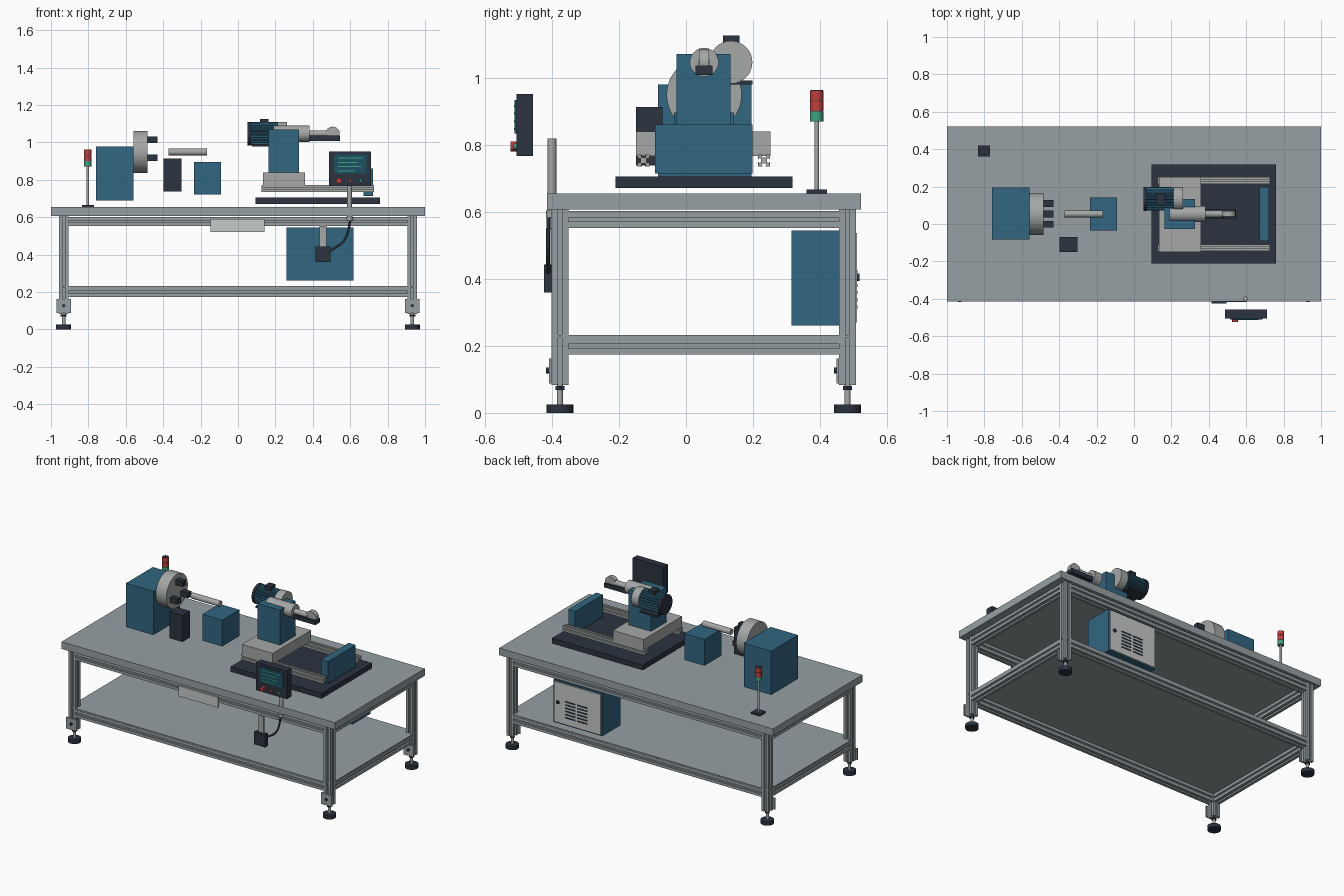
import bpy
import bmesh
from math import sin, cos, pi, radians
from mathutils import Vector

default_cube = bpy.data.objects.get("Cube")
if default_cube:
    bpy.data.objects.remove(default_cube)


def material(name, red, green, blue):
    mat = bpy.data.materials.new(name)
    mat.use_nodes = True
    colour = (red, green, blue, 1)
    mat.diffuse_color = colour
    mat.node_tree.nodes["Principled BSDF"].inputs["Base Color"].default_value = colour
    return mat


ALUMINIUM = material("aluminium grey", .31, .35, .37)
MACHINED = material("machined steel", .38, .39, .39)
PANEL = material("pale panel", .56, .59, .58)
BLUE = material("machine blue", .031, .133, .22)
DARK = material("dark charcoal", .025, .033, .05)
RED = material("signal red", .53, .05, .05)
GREEN = material("signal green", .05, .36, .22)
SCREEN = material("screen teal", .012, .08, .12)

round_parts = []


def prism(name, mat, outline, axis, centre, start, end):
    """Extrude an outline along an axis; centre lists the next two axes in cyclic order."""
    shift = "xyz".index(axis)
    bm = bmesh.new()
    rings = []
    for along in (start, end):
        ring = []
        for u, v in outline:
            position = Vector((0, 0, 0))
            position[shift] = along
            position[(shift + 1) % 3] = centre[0] + u
            position[(shift + 2) % 3] = centre[1] + v
            ring.append(bm.verts.new(position))
        rings.append(ring)
    low, high = rings
    bm.faces.new(low[::-1])
    bm.faces.new(high)
    for i in range(len(outline)):
        j = (i + 1) % len(outline)
        bm.faces.new((low[i], low[j], high[j], high[i]))
    bmesh.ops.recalc_face_normals(bm, faces=bm.faces)
    mesh = bpy.data.meshes.new(name)
    bm.to_mesh(mesh)
    bm.free()
    mesh.materials.append(mat)
    part = bpy.data.objects.new(name, mesh)
    bpy.context.collection.objects.link(part)
    return part


def box(name, mat, x, y, z):
    outline = [(x[0], y[0]), (x[1], y[0]), (x[1], y[1]), (x[0], y[1])]
    return prism(name, mat, outline, "z", (0, 0), z[0], z[1])


def cylinder(name, mat, axis, centre, radius, start, end, sides=32):
    outline = [(radius * cos(2 * pi * i / sides), radius * sin(2 * pi * i / sides))
               for i in range(sides)]
    part = prism(name, mat, outline, axis, centre, start, end)
    round_parts.append(part)
    return part


def slotted_outline(half):
    """Square extrusion section with a T slot in each side."""
    side = [(-1, -1), (-.26, -1), (-.26, -.84), (-.46, -.84), (-.3, -.5),
            (.3, -.5), (.46, -.84), (.26, -.84), (.26, -1)]
    points = []
    for turn in range(4):
        c, s = round(cos(turn * pi / 2)), round(sin(turn * pi / 2))
        points += [(half * (u * c - v * s), half * (u * s + v * c)) for u, v in side]
    return points


# Workbench: top, shelf, legs, feet and rails
FRONT, BACK, LEG_X, HALF = -.376, .482, .932, .025
FRAME = slotted_outline(HALF)
box("table_top", ALUMINIUM, x=(-1, 1), y=(-.414, .522), z=(.607, .654))
box("lower_shelf", ALUMINIUM, x=(-.955, .955), y=(-.399, .505), z=(.224, .232))
for side, x in (("right", -LEG_X), ("left", LEG_X)):
    for end, y in (("front", FRONT), ("back", BACK)):
        tag = f"{end}_{side}"
        face = y - HALF
        prism(f"leg_{tag}", ALUMINIUM, FRAME, "z", (x, y), .083, .607)
        cylinder(f"foot_pad_{tag}", DARK, "z", (x, y), .04, 0, .025)
        cylinder(f"foot_stem_{tag}", MACHINED, "z", (x, y), .009, .025, .083, sides=16)
        cylinder(f"foot_nut_{tag}", DARK, "z", (x, y), .016, .068, .08, sides=6)
        box(f"foot_bracket_{tag}", ALUMINIUM, x=(x - .038, x + .038),
            y=(face - .008, face), z=(.088, .163))
        cylinder(f"bracket_bolt_{tag}", DARK, "y", (.127, x), .009,
                 face - .016, face - .008, sides=12)
for level, z in (("lower", .199), ("upper", .577)):
    for end, y in (("front", FRONT), ("back", BACK)):
        prism(f"{level}_{end}_rail", ALUMINIUM, FRAME, "x", (y, z), HALF - LEG_X, LEG_X - HALF)
    for side, x in (("right", -LEG_X), ("left", LEG_X)):
        prism(f"{level}_{side}_rail", ALUMINIUM, FRAME, "y", (z, x), FRONT + HALF, BACK - HALF)
box("front_plate", PANEL, x=(-.147, .142), y=(-.411, -.401), z=(.522, .59))

# Electrical cabinet with vented rear door
box("cabinet", BLUE, x=(.26, .617), y=(.314, .502), z=(.261, .544))
box("cabinet_door", PANEL, x=(.268, .609), y=(.502, .51), z=(.269, .536))
for row in range(6):
    for column in range(2):
        x, z = .362 + column * .088, .312 + row * .021
        box("door_vent", DARK, x=(x, x + .075), y=(.51, .512), z=(z, z + .009))
cylinder("door_lock", DARK, "y", (.405, .578), .011, .51, .518, sides=16)

# Signal tower
TOWER = (-.803, .39)
box("tower_base", DARK, x=(-.835, -.771), y=(.36, .42), z=(.654, .666))
cylinder("tower_pole", MACHINED, "z", TOWER, .007, .666, .87, sides=16)
for i, (lamp, mat) in enumerate((("green", GREEN), ("lower_red", RED), ("upper_red", RED))):
    bottom = .87 + i * .031
    cylinder(f"{lamp}_lamp", mat, "z", TOWER, .02, bottom, bottom + .029)
    cylinder(f"{lamp}_lamp_seam", DARK, "z", TOWER, .018, bottom + .029, bottom + .031)

# Headstock, chuck, workpiece and tailstock
AXIS_Y, CHUCK_Z = .054, .949
box("headstock", BLUE, x=(-.76, -.56), y=(-.084, .196), z=(.69, .979))
cylinder("chuck", MACHINED, "x", (AXIS_Y, CHUCK_Z), .112, -.56, -.483, sides=48)
for angle in (90, 210, 330):
    y = AXIS_Y + .064 * cos(radians(angle))
    z = CHUCK_Z + .064 * sin(radians(angle))
    box("chuck_jaw", DARK, x=(-.483, -.43), y=(y - .018, y + .018), z=(z - .017, z + .017))
cylinder("workpiece", MACHINED, "x", (AXIS_Y, CHUCK_Z), .019, -.372, -.166)
box("tool_post", DARK, x=(-.398, -.302), y=(-.149, -.07), z=(.738, .913))
box("tailstock", BLUE, x=(-.235, -.09), y=(-.036, .143), z=(.722, .896))

# Slide base, guide rails, saddle and column
box("slide_base", DARK, x=(.094, .759), y=(-.21, .317), z=(.671, .705))
GUIDE = slotted_outline(.018)
for end, y in (("front", -.127), ("back", .233)):
    prism(f"{end}_guide_rail", MACHINED, GUIDE, "x", (y, .753), .125, .727)
box("saddle", MACHINED, x=(.133, .358), y=(-.149, .252), z=(.767, .839))
box("slide_end_box", BLUE, x=(.671, .722), y=(-.092, .198), z=(.714, .86))
box("column", BLUE, x=(.163, .326), y=(-.028, .133), z=(.835, 1.07))

# Spindle with arm and grinding wheel
SPINDLE_Z = 1.046
cylinder("spindle", MACHINED, "x", (AXIS_Y, SPINDLE_Z), .043, .19, .382)
cylinder("spindle_nose", MACHINED, "x", (AXIS_Y, SPINDLE_Z), .018, .382, .48)
box("wheel_arm", DARK, x=(.382, .545), y=(.028, .079), z=(1.008, 1.036))
cylinder("grinding_wheel", MACHINED, "y", (SPINDLE_Z, .506), .038, .039, .069)

# Finned motor
MOTOR = (.134, SPINDLE_Z)
fins = []
for i in range(72):
    radius = .062 if i % 3 == 0 else .056
    fins.append((radius * cos(2 * pi * i / 72), radius * sin(2 * pi * i / 72)))
prism("motor_body", BLUE, fins, "x", MOTOR, .066, .21)
cylinder("motor_end_cap", DARK, "x", MOTOR, .064, .05, .068)
cylinder("motor_flange", MACHINED, "x", MOTOR, .064, .21, .262)
box("motor_terminal_box", DARK, x=(.118, .163), y=(.11, .16), z=(1.09, 1.126))
box("motor_foot", DARK, x=(.075, .2), y=(.075, .198), z=(.979, .991))

# Operator panel, pole and junction box
box("operator_panel", DARK, x=(.487, .711), y=(-.505, -.457), z=(.767, .952))
box("screen", SCREEN, x=(.514, .688), y=(-.511, -.505), z=(.834, .934))
for row, length in enumerate((.13, .105, .125, .09)):
    z = .916 - row * .023
    box("screen_line", GREEN, x=(.535, .535 + length), y=(-.513, -.511), z=(z - .003, z + .003))
cylinder("emergency_button", RED, "y", (.795, .54), .015, -.524, -.505)
cylinder("stop_button", RED, "y", (.795, .6), .009, -.514, -.505, sides=16)
cylinder("start_button", GREEN, "y", (.795, .655), .009, -.514, -.505, sides=16)
cylinder("panel_pole", MACHINED, "z", (.597, -.4), .013, .583, .818)
cylinder("pole_clamp", MACHINED, "z", (.597, -.4), .017, .583, .604)
box("junction_bracket", MACHINED, x=(.436, .474), y=(-.411, -.4), z=(.44, .552))
box("junction_box", DARK, x=(.415, .495), y=(-.424, -.396), z=(.359, .443))

# Cable from junction box up to the pole
curve = bpy.data.curves.new("panel_cable", "CURVE")
curve.dimensions = "3D"
curve.bevel_depth = .006
curve.bevel_resolution = 2
spline = curve.splines.new("BEZIER")
route = [(.495, -.41, .42), (.57, -.412, .48), (.602, -.41, .59)]
spline.bezier_points.add(len(route) - 1)
for knot, position in zip(spline.bezier_points, route):
    knot.co = position
    knot.handle_left_type = knot.handle_right_type = "AUTO"
curve.materials.append(DARK)
bpy.context.collection.objects.link(bpy.data.objects.new("panel_cable", curve))

# Smooth the round parts, keeping their rims sharp
bpy.ops.object.select_all(action="DESELECT")
for part in round_parts:
    part.select_set(True)
bpy.context.view_layer.objects.active = round_parts[0]
bpy.ops.object.shade_smooth_by_angle(angle=radians(35))
